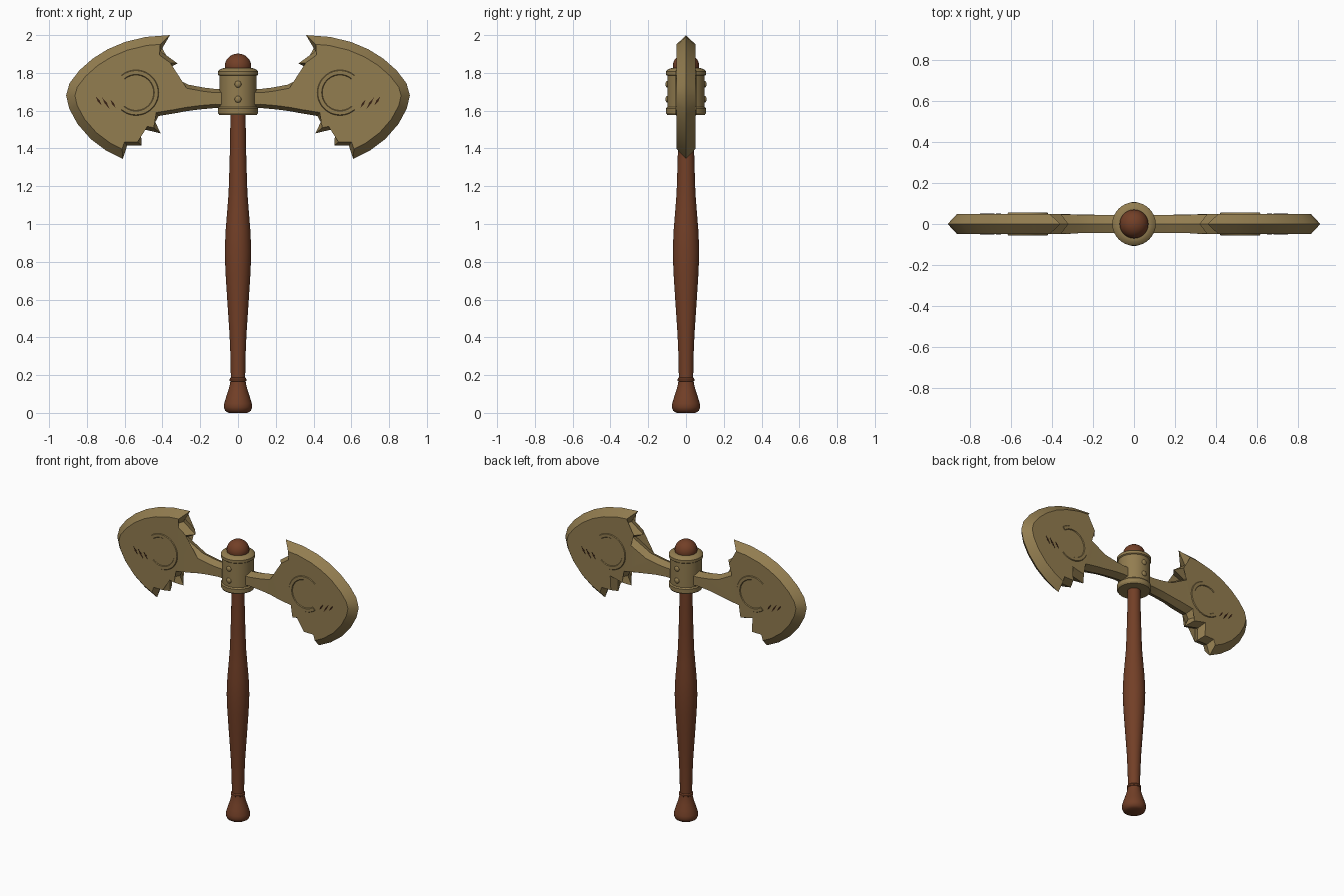
import bpy
import bmesh
import math
from mathutils import Vector

cube = bpy.data.objects.get("Cube")
if cube:
    bpy.data.objects.remove(cube, do_unlink=True)


def material(name, rgb):
    mat = bpy.data.materials.new(name)
    mat.use_nodes = True
    mat.diffuse_color = (*rgb, 1)
    mat.node_tree.nodes["Principled BSDF"].inputs["Base Color"].default_value = (*rgb, 1)
    return mat


bronze = material("aged bronze", (0.29, 0.205, 0.08))
wood = material("red brown wood", (0.17, 0.05, 0.02))
dark = material("dark scratch", (0.04, 0.016, 0.007))


def finish(name, bm, mat, angle=30, mirror=None):
    """Turn a bmesh into a shaded object, optionally mirrored on (x, y)."""
    bmesh.ops.recalc_face_normals(bm, faces=bm.faces)
    mesh = bpy.data.meshes.new(name)
    bm.to_mesh(mesh)
    bm.free()
    obj = bpy.data.objects.new(name, mesh)
    bpy.context.collection.objects.link(obj)
    mesh.materials.append(mat)
    bpy.ops.object.select_all(action="DESELECT")
    obj.select_set(True)
    bpy.context.view_layer.objects.active = obj
    bpy.ops.object.shade_smooth_by_angle(angle=math.radians(angle))
    if mirror:
        mod = obj.modifiers.new("mirror", "MIRROR")
        mod.use_axis = (mirror[0], mirror[1], False)
        mod.use_mirror_merge = False
    return obj


def lathe(name, profile, mat, angle=30, steps=32):
    """Spin a (radius, height) profile around z and cap its ends."""
    bm = bmesh.new()
    rings = []
    for r, z in profile:
        rings.append([bm.verts.new((r * math.cos(a), r * math.sin(a), z))
                      for a in (math.tau * i / steps for i in range(steps))])
    for low, high in zip(rings, rings[1:]):
        for i in range(steps):
            j = (i + 1) % steps
            bm.faces.new((low[i], low[j], high[j], high[i]))
    bm.faces.new(rings[0])
    bm.faces.new(rings[-1])
    return finish(name, bm, mat, angle)


# Wooden handle, its thin collar and pommel
lathe("handle", [(0.038, 0.17), (0.039, 0.28), (0.045, 0.42), (0.057, 0.6), (0.066, 0.74),
                 (0.07, 0.85), (0.066, 0.96), (0.057, 1.07), (0.05, 1.16), (0.046, 1.28),
                 (0.042, 1.42), (0.04, 1.6)], wood)
lathe("handle_collar", [(0.038, 0.165), (0.044, 0.17), (0.044, 0.18), (0.038, 0.187)], wood)
lathe("pommel", [(0.05, 0), (0.067, 0.01), (0.075, 0.03), (0.073, 0.05), (0.064, 0.08),
                 (0.051, 0.12), (0.043, 0.15), (0.04, 0.172)], wood, 50)

# Rounded knob above the hub
dome = [(0.07 * math.cos(t), 1.835 + 0.067 * math.sin(t))
        for t in (math.radians(a) for a in range(-30, 90, 10))]
lathe("top_knob", dome + [(0.003, 1.902)], wood, 50)

# Bronze hub with a flange at each end
lathe("hub", [(0.05, 1.578), (0.1, 1.578), (0.106, 1.588), (0.106, 1.612), (0.099, 1.62),
              (0.099, 1.785), (0.106, 1.79), (0.106, 1.808), (0.1, 1.815), (0.086, 1.822),
              (0.078, 1.825), (0.06, 1.825)], bronze)

# Rivets on the front and back of the hub
bm = bmesh.new()
for z in (1.66, 1.74):
    ball = bmesh.ops.create_uvsphere(bm, u_segments=16, v_segments=8, radius=0.018)["verts"]
    for v in ball:
        v.co = (v.co.x, -0.098 + v.co.y * 0.6, z + v.co.z)
finish("hub_rivets", bm, bronze, 60, (False, True))

# Broken blade outline (x, z): neck and lower notches, cutting arc, upper notches
lower = [(0.06, 1.612), (0.12, 1.614), (0.2, 1.607), (0.27, 1.598), (0.34, 1.585),
         (0.42, 1.572), (0.438, 1.54), (0.41, 1.48), (0.515, 1.505), (0.51, 1.415),
         (0.587, 1.415)]
arc = [(0.61, 1.345), (0.7, 1.39), (0.78, 1.45), (0.85, 1.53), (0.893, 1.61), (0.91, 1.68),
       (0.892, 1.745), (0.84, 1.813), (0.77, 1.875), (0.69, 1.925), (0.6, 1.963),
       (0.49, 1.99), (0.36, 2.0)]
upper = [(0.41, 1.915), (0.32, 1.85), (0.4, 1.81), (0.265, 1.738), (0.18, 1.722),
         (0.12, 1.715), (0.06, 1.715)]
outline = [Vector(p) for p in lower + arc + upper]
count = len(outline)


def bevel_width(i):
    """Width of the sloping band along the edge that starts at point i."""
    if len(lower) <= i < len(lower) + len(arc) - 1:
        return 0.045
    return 0.02


def inset_point(i):
    """Meet the two neighbouring edges after moving each inward."""
    before = (outline[i] - outline[i - 1]).normalized()
    after = (outline[(i + 1) % count] - outline[i]).normalized()
    n1, n2 = Vector((-before.y, before.x)), Vector((-after.y, after.x))
    w1, w2 = bevel_width((i - 1) % count), bevel_width(i)
    det = n1.x * n2.y - n1.y * n2.x
    if abs(det) < 0.02:
        return outline[i] + n1 * (w1 + w2) / 2
    return outline[i] + Vector(((w1 * n2.y - w2 * n1.y) / det, (w2 * n1.x - w1 * n2.x) / det))


# Blade: flat cheeks joined to a ridge that runs along the middle
bm = bmesh.new()
ridge = [bm.verts.new((p.x, 0, p.y)) for p in outline]
for side in (-1, 1):
    cheek = []
    for i in range(count):
        p = inset_point(i)
        depth = 0.045 if p.x < 0.3 else 0.05
        cheek.append(bm.verts.new((p.x, side * depth, p.y)))
    for i in range(count):
        j = (i + 1) % count
        bm.faces.new((ridge[i], ridge[j], cheek[j], cheek[i]))
    face = bm.faces.new(cheek)
    bmesh.ops.triangulate(bm, faces=[face])
finish("blades", bm, bronze, 25, (True, False))

# Raised open ring on each cheek
bm = bmesh.new()
section = [(0.092, 0.048), (0.097, 0.055), (0.117, 0.055), (0.122, 0.048)]
loops = []
for k in range(33):
    a = math.radians(50 + 260 * k / 32)
    loops.append([bm.verts.new((0.54 + r * math.cos(a), -y, 1.695 + r * math.sin(a)))
                  for r, y in section])
for a, b in zip(loops, loops[1:]):
    for i in range(4):
        j = (i + 1) % 4
        bm.faces.new((a[i], a[j], b[j], b[i]))
bm.faces.new(loops[0])
bm.faces.new(loops[-1])
finish("cheek_rings", bm, bronze, 30, (True, True))

# Three slanted scratches on each cheek, as thin pointed plates
bm = bmesh.new()
for x, z, half in ((0.662, 1.637, 0.024), (0.7, 1.64, 0.036), (0.737, 1.65, 0.028)):
    along = Vector((0.55, 0.83)) * half
    across = Vector((0.83, -0.55)) * 0.006
    middle = Vector((x, z))
    corners = [middle + d for d in (along, across, -along, -across)]
    face = bm.faces.new([bm.verts.new((c.x, -0.049, c.y)) for c in corners])
    top = bmesh.ops.extrude_face_region(bm, geom=[face])["geom"]
    for v in top:
        if isinstance(v, bmesh.types.BMVert):
            v.co.y -= 0.0025
finish("cheek_scratches", bm, dark, 30, (True, True))
